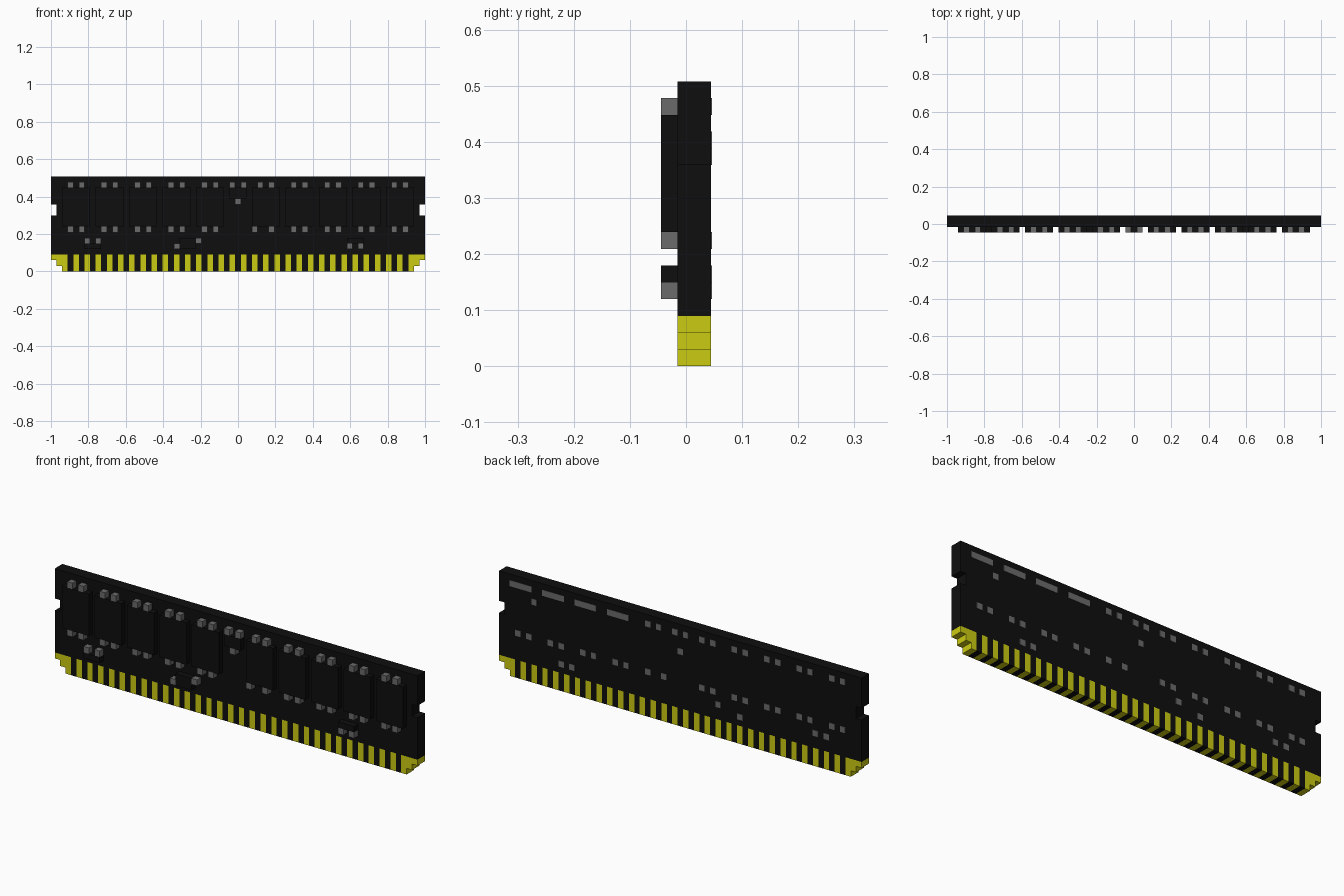
import bpy
import bmesh
from mathutils import Vector

cube = bpy.data.objects.get("Cube")
if cube:
    bpy.data.objects.remove(cube, do_unlink=True)

COLS = 67
U = 2.0 / COLS                        # one grid cell
FRONT, FACE, BACK = -1.5, -0.5, 1.5   # depth levels in cells


def material(name, rgb):
    mat = bpy.data.materials.new(name)
    mat.use_nodes = True
    color = (*rgb, 1.0)
    mat.diffuse_color = color
    mat.node_tree.nodes["Principled BSDF"].inputs["Base Color"].default_value = color
    return mat


BLACK = material("board black", (0.0045, 0.0045, 0.0045))
GOLD = material("contact yellow", (0.6, 0.6, 0.006))
GREY = material("pin grey", (0.147, 0.147, 0.147))


def finish(name, bm, mat):
    bmesh.ops.recalc_face_normals(bm, faces=bm.faces)
    mesh = bpy.data.meshes.new(name)
    bm.to_mesh(mesh)
    bm.free()
    mesh.materials.append(mat)
    bpy.context.collection.objects.link(bpy.data.objects.new(name, mesh))


def prism(bm, outline, y0, y1):
    """Extrude an outline of (column, row) points between two depths."""
    verts = [bm.verts.new(((c - COLS / 2) * U, y0 * U, r * U)) for c, r in outline]
    face = bm.faces.new(verts)
    out = bmesh.ops.extrude_face_region(bm, geom=[face])
    moved = [v for v in out["geom"] if isinstance(v, bmesh.types.BMVert)]
    bmesh.ops.translate(bm, verts=moved, vec=Vector((0, (y1 - y0) * U, 0)))


def box(bm, c0, c1, r0, r1, y0, y1):
    """Box covering cells c0..c1 and r0..r1, both included."""
    prism(bm, [(c0, r0), (c1 + 1, r0), (c1 + 1, r1 + 1), (c0, r1 + 1)], y0, y1)


def mirrored(outline):
    return [(COLS - c, r) for c, r in outline]


# Circuit board with a notch in each end
half = [(0, 3), (0, 10), (1, 10), (1, 12), (0, 12), (0, 17)]
bm = bmesh.new()
prism(bm, half + mirrored(half)[::-1], FACE, BACK)
finish("circuit_board", bm, BLACK)

# Edge connector: stepped corners and alternating contacts
corner = [(0, 3), (0, 2), (1, 2), (1, 1), (2, 1), (2, 0), (3, 0), (3, 3)]
gold, gaps = bmesh.new(), bmesh.new()
prism(gold, corner, FACE, BACK)
prism(gold, mirrored(corner), FACE, BACK)
for col in range(3, COLS - 3):
    box(gaps if col % 2 else gold, col, col, 0, 2, FACE, BACK)
finish("edge_contacts", gold, GOLD)
finish("contact_gaps", gaps, BLACK)

# Memory chips, with two pins above and two below
chips = bmesh.new()
pins = []
starts = [*range(2, 27, 6), *range(36, 61, 6)]
for start in starts:
    box(chips, start, start + 4, 8, 14, FRONT, FACE)
    pins += [(start + 1, 15), (start + 3, 15), (start + 3, 7)]
    pins.append((start if start == 36 else start + 1, 7))
finish("memory_chips", chips, BLACK)

# Small components: central regulator and three little parts low down
small = bmesh.new()
box(small, 32, 34, 13, 14, FRONT, FACE)
box(small, 6, 8, 4, 4, FRONT, FACE)
box(small, 23, 25, 4, 5, FRONT, FACE)
box(small, 53, 55, 5, 5, FRONT, FACE)
finish("small_components", small, BLACK)
pins += [(32, 15), (34, 15), (33, 12), (6, 5), (8, 5),
         (22, 4), (26, 5), (53, 4), (55, 4)]

# Pins on the front, solder pads on the back
front_pins, pads = bmesh.new(), bmesh.new()
PAD = BACK + 0.05
for col, row in pins:
    box(front_pins, col, col, row, row, FRONT, FACE)
    if not (row == 15 and col > 42):
        box(pads, col, col, row, row, BACK, PAD)
for start in starts[-4:]:
    box(pads, start + 1, start + 4, 15, 15, BACK, PAD)
box(pads, 60, 60, 13, 13, BACK, PAD)
finish("front_pins", front_pins, GREY)
finish("solder_pads", pads, GREY)
